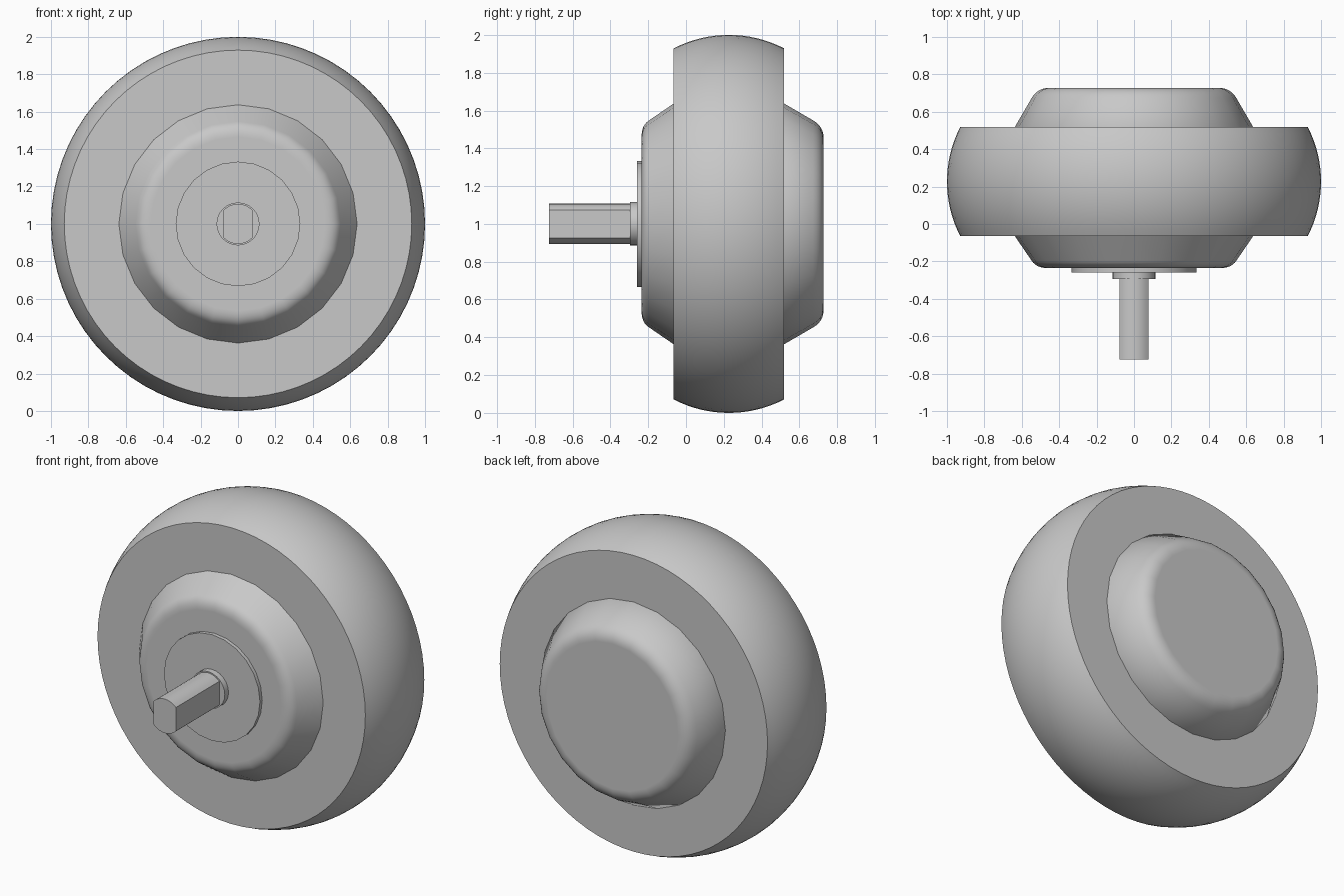
import bpy, bmesh, math
from mathutils import Vector

if "Cube" in bpy.data.objects:
    bpy.data.objects.remove(bpy.data.objects["Cube"])

CENTER_Z = 1.0
grey = bpy.data.materials.new("light grey")
grey.diffuse_color = (0.58, 0.58, 0.58, 1)
grey.use_nodes = True
grey.node_tree.nodes["Principled BSDF"].inputs["Base Color"].default_value = grey.diffuse_color


def finish(name, bm):
    bmesh.ops.remove_doubles(bm, verts=bm.verts, dist=1e-5)
    bmesh.ops.recalc_face_normals(bm, faces=bm.faces)
    mesh = bpy.data.meshes.new(name)
    bm.to_mesh(mesh)
    bm.free()
    mesh.materials.append(grey)
    mesh.shade_smooth()
    mesh.set_sharp_from_angle(angle=math.radians(30))
    obj = bpy.data.objects.new(name, mesh)
    bpy.context.collection.objects.link(obj)
    mod = obj.modifiers.new("flat caps", 'WEIGHTED_NORMAL')
    mod.keep_sharp = True
    return obj


def lathe(name, profile, sides, ring=False):
    """Revolve (radius, y) points about the axle; cap the ends or close into a ring."""
    bm = bmesh.new()
    loops = []
    for r, y in profile:
        loops.append([bm.verts.new((r * math.cos(2 * math.pi * i / sides), y,
                                    CENTER_Z + r * math.sin(2 * math.pi * i / sides)))
                      for i in range(sides)])
    pairs = list(zip(loops, loops[1:]))
    if ring:
        pairs.append((loops[-1], loops[0]))
    else:
        bm.faces.new(loops[0])
        bm.faces.new(loops[-1])
    for a, b in pairs:
        for i in range(sides):
            j = (i + 1) % sides
            bm.faces.new((a[i], a[j], b[j], b[i]))
    return finish(name, bm)


def rounded(p0, corner, p1, steps=6):
    """Quadratic fillet from p0 to p1 around a corner."""
    p0, c, p1 = Vector(p0), Vector(corner), Vector(p1)
    return [tuple(p0 * (1 - t) ** 2 + c * 2 * t * (1 - t) + p1 * t * t)
            for t in (k / steps for k in range(steps + 1))]


# Tyre: crowned tread with flat side walls
mid, half, crown = 0.227, 0.292, 0.636
tread = []
for k in range(17):
    d = half * (k / 8 - 1)
    tread.append((1 - crown + math.sqrt(crown ** 2 - d ** 2), mid + d))
lathe("tyre", [(0.60, mid - half)] + tread + [(0.60, mid + half)], 72, ring=True)

# Hub: conical on both sides with rounded outer edges
front = rounded((0.465, -0.235), (0.523, -0.235), (0.548, -0.195))
back = rounded((0.548, 0.672), (0.516, 0.728), (0.455, 0.728))
lathe("hub", front + [(0.637, -0.065), (0.637, 0.519)] + back, 24)

# Cover plate and shaft collar
lathe("cover_plate", [(0.333, -0.23), (0.333, -0.258)], 24)
lathe("shaft_collar", [(0.115, -0.23), (0.115, -0.295)], 24)

# Shaft: round bar with a flat on each side
bm = bmesh.new()
radius, flat = 0.107, 0.077
a0 = math.acos(flat / radius)
outline = []
for base in (0, math.pi):
    for k in range(9):
        a = base + a0 + (math.pi - 2 * a0) * k / 8
        outline.append((radius * math.cos(a), radius * math.sin(a)))
rows = [[bm.verts.new((x, y, CENTER_Z + z)) for x, z in outline] for y in (-0.725, -0.23)]
for row in rows:
    bm.faces.new(row)
n = len(outline)
for i in range(n):
    j = (i + 1) % n
    bm.faces.new((rows[0][i], rows[0][j], rows[1][j], rows[1][i]))
finish("shaft", bm)
